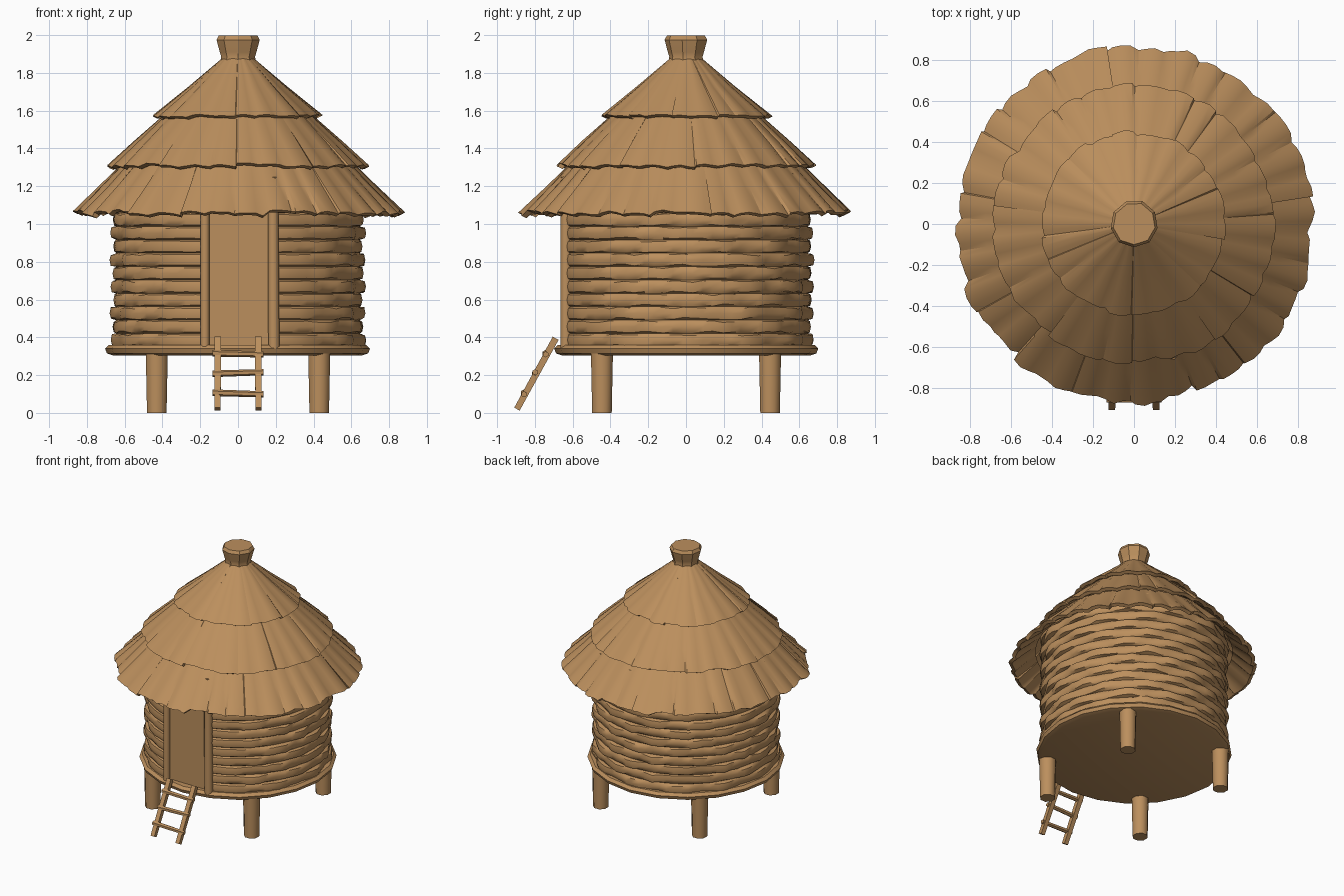
import bpy, bmesh, math, random
from mathutils import Vector

if "Cube" in bpy.data.objects:
    bpy.data.objects.remove(bpy.data.objects["Cube"])

random.seed(4)
straw = bpy.data.materials.new("straw tan")
straw.diffuse_color = (0.50, 0.275, 0.11, 1)
straw.use_nodes = True
straw.node_tree.nodes["Principled BSDF"].inputs["Base Color"].default_value = straw.diffuse_color


def finish(name, bm, angle=35, recalc=True):
    if recalc:
        bmesh.ops.recalc_face_normals(bm, faces=bm.faces)
    me = bpy.data.meshes.new(name)
    bm.to_mesh(me)
    bm.free()
    ob = bpy.data.objects.new(name, me)
    bpy.context.collection.objects.link(ob)
    me.materials.append(straw)
    bpy.ops.object.select_all(action='DESELECT')
    ob.select_set(True)
    bpy.context.view_layer.objects.active = ob
    bpy.ops.object.shade_smooth_by_angle(angle=math.radians(angle))
    return ob


def polar(r, a, z):
    # angle 0 is the front (-y), growing toward +x
    return Vector((r * math.sin(a), -r * math.cos(a), z))


def skin(bm, columns, closed=False):
    # join neighbouring columns of points with quads
    vs = [[bm.verts.new(p) for p in c] for c in columns]
    n = len(vs)
    for i in range(n if closed else n - 1):
        a, b = vs[i], vs[(i + 1) % n]
        for j in range(len(a) - 1):
            bm.faces.new((a[j], b[j], b[j + 1], a[j + 1]))
    return vs


def lathe(name, profile, sides, jitter=0.0, angle=35):
    bm = bmesh.new()
    cols = []
    for i in range(sides):
        k = 1 + random.uniform(-jitter, jitter)
        cols.append([polar(r * k, math.tau * i / sides, z) for r, z in profile])
    vs = skin(bm, cols, True)
    bm.faces.new([c[0] for c in vs])
    bm.faces.new([c[-1] for c in vs])
    return finish(name, bm, angle)


def pole(name, p, q, r0, r1, sides=8):
    p, q = Vector(p), Vector(q)
    rot = (q - p).to_track_quat('Z', 'Y')
    bm = bmesh.new()
    cols = []
    for i in range(sides):
        a = math.tau * (i + 0.5) / sides
        d = rot @ Vector((math.cos(a), math.sin(a), 0))
        cols.append([p + d * r0, q + d * r1])
    vs = skin(bm, cols, True)
    bm.faces.new([c[0] for c in vs])
    bm.faces.new([c[1] for c in vs])
    return finish(name, bm, 50)


# Platform and four stilts
lathe("platform", [(0.66, 0.305), (0.69, 0.315), (0.70, 0.34), (0.68, 0.36)], 20, 0.006)
for sx in (-1, 1):
    for sy in (-1, 1):
        pole("stilt", (sx * 0.43, sy * 0.445, 0), (sx * 0.43, sy * 0.445, 0.32), 0.056, 0.063)

# Woven wall: stacked bulging strips that pass in and out around the hut, open at the door
DOOR = 0.27
bm = bmesh.new()
rows, segs, z0, z1 = 13, 72, 0.35, 1.27
h = (z1 - z0) / rows
for k in range(rows):
    cols = []
    for i in range(segs + 1):
        a = DOOR + (math.tau - 2 * DOOR) * i / segs
        front = min(1, max(0.15, 1.6 * (min(a, math.tau - a) - 0.3)))
        wave = 0.011 * (-1) ** k * math.cos(a * 12) + random.uniform(-0.005, 0.005)
        r = 0.662 + wave * front
        sag = random.uniform(-0.006, 0.006) * front
        b = z0 + k * h
        cols.append([polar(0.645, a, b), polar(r - 0.002, a, b + 0.008 + sag),
                     polar(r + 0.004, a, b + h * 0.5), polar(r - 0.002, a, b + h - 0.008 + sag),
                     polar(0.645, a, b + h)])
    skin(bm, cols)
finish("woven_wall", bm, 40)

# Recessed door panel and the posts beside it
bm = bmesh.new()
bmesh.ops.create_cube(bm, size=1)
for v in bm.verts:
    v.co = Vector((v.co.x * 0.36, v.co.y * 0.03 - 0.615, 0.80 + v.co.z * 0.90))
finish("door", bm)
pole("left_door_post", (-0.175, -0.635, 0.34), (-0.175, -0.635, 1.25), 0.025, 0.025)
pole("right_door_post", (0.19, -0.635, 0.34), (0.185, -0.635, 1.25), 0.032, 0.030)


# Thatch tiers made of overlapping bundles with ragged lower ends
def thatch(name, top, mid, low, bundles, rag):
    bm = bmesh.new()
    cols = []
    step = math.tau / bundles
    for i in range(bundles):
        a0 = i * step + random.uniform(-0.15, 0.15) * step
        drop = random.uniform(-rag, rag)
        for t, lift in ((0.0, 0.008), (0.35, 0.016), (0.7, 0.004), (0.97, -0.012)):
            a = a0 + t * step * 0.85
            f = drop + random.uniform(-rag, rag) * 0.4
            d = lift * rag * 55
            rl, zl = low[0] + f + d * 0.6, low[1] - f * 0.6 + d * 0.5
            cols.append([polar(top[0], a, top[1]),
                         polar(mid[0] + d * 0.3, a, mid[1] + d * 0.3),
                         polar(rl, a, zl),
                         polar(rl - 0.025, a, zl - 0.012),
                         polar(mid[0] - 0.03, a, mid[1] - 0.035)])
    skin(bm, cols, True)
    return finish(name, bm, 32)


thatch("lower_thatch", (0.60, 1.335), (0.73, 1.20), (0.868, 1.06), 36, 0.017)
thatch("middle_thatch", (0.38, 1.59), (0.55, 1.435), (0.68, 1.31), 30, 0.013)
thatch("upper_thatch", (0.075, 1.885), (0.26, 1.725), (0.447, 1.572), 22, 0.009)

# Tied topknot
lathe("topknot", [(0.10, 1.85), (0.092, 1.885), (0.10, 1.91), (0.118, 1.975), (0.105, 1.998)], 9, 0.05, 30)

# Ladder leaning on the platform
foot, head = Vector((0, -0.895, 0.02)), Vector((0, -0.69, 0.395))
for sx in (-1, 1):
    off = Vector((sx * 0.108, 0, 0))
    pole("ladder_rail", foot + off, head + off, 0.023, 0.025, 4)
for k, t in enumerate((0.22, 0.51, 0.78)):
    c = foot.lerp(head, t) + Vector((0, -0.008, 0))
    tilt = Vector((0.135, 0, (-0.004, 0.004, -0.003)[k]))
    pole("ladder_rung", c - tilt, c + tilt, 0.018, 0.016, 6)
